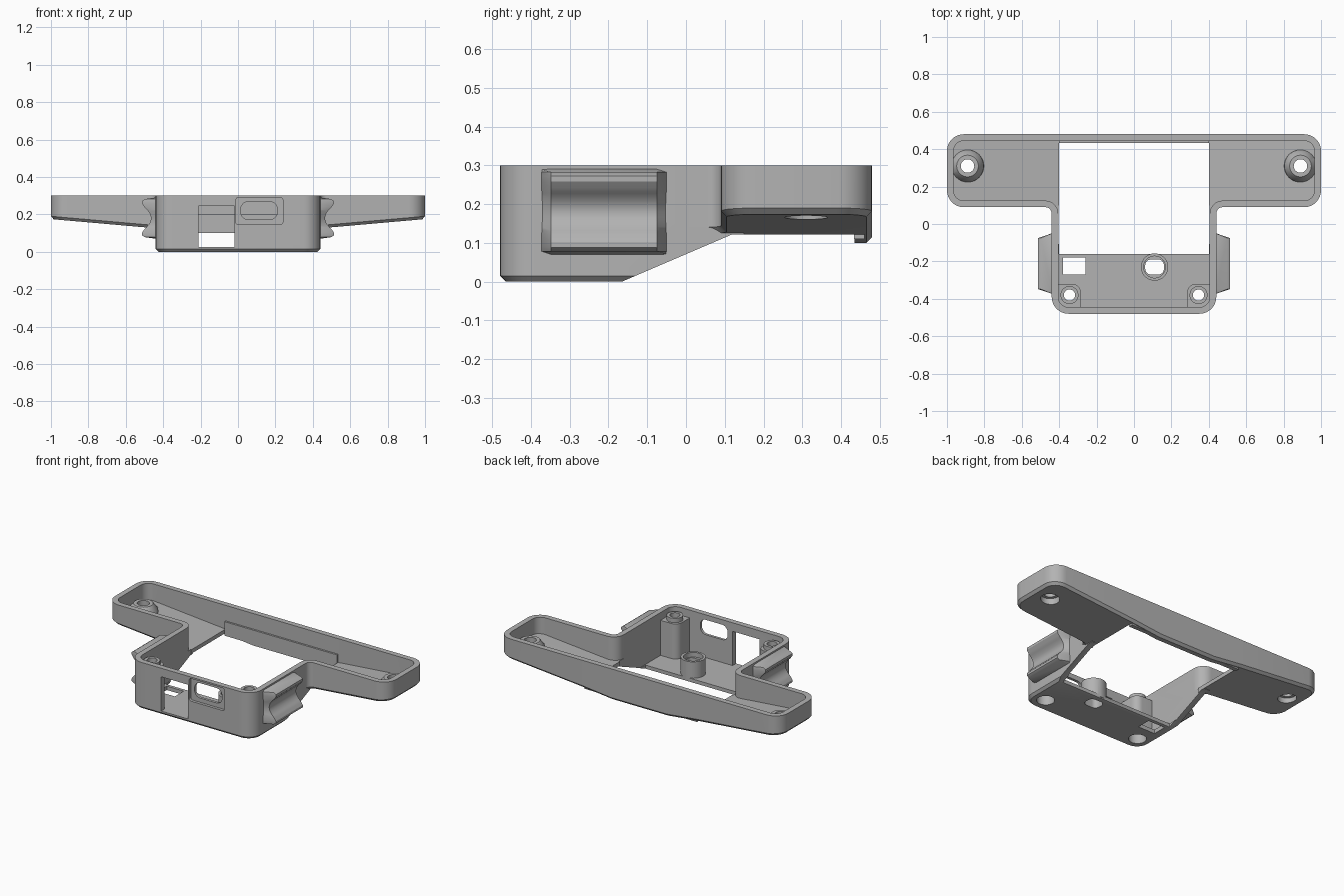
import bpy, bmesh, math
from mathutils import Vector

if "Cube" in bpy.data.objects:
    bpy.data.objects.remove(bpy.data.objects["Cube"], do_unlink=True)

grey = bpy.data.materials.new("plain_grey")
grey.use_nodes = True
COLOUR = (0.45, 0.45, 0.45, 1)
grey.diffuse_color = COLOUR
grey.node_tree.nodes["Principled BSDF"].inputs["Base Color"].default_value = COLOUR

RIM = 0.30      # top height
WALL = 0.035
CHAMFER = 0.015
FLOOR = 0.025


def rounded(corners, seg=8):
    """Outline from right-angled corners (x, y, radius)."""
    pts = []
    for i, (x, y, r) in enumerate(corners):
        p = Vector((x, y))
        u = (Vector(corners[i - 1][:2]) - p).normalized()
        v = (Vector(corners[(i + 1) % len(corners)][:2]) - p).normalized()
        if r <= 0:
            pts.append(p)
            continue
        c = p + (u + v) * r
        for k in range(seg + 1):
            t = math.pi / 2 * k / seg
            pts.append(c - v * r * math.cos(t) - u * r * math.sin(t))
    return pts


def rect(x0, x1, y0, y1, r=0.0):
    return rounded([(x0, y0, r), (x1, y0, r), (x1, y1, r), (x0, y1, r)])


def circle(x, y, r, n=40):
    return [Vector((x + r * math.cos(2 * math.pi * k / n),
                    y + r * math.sin(2 * math.pi * k / n))) for k in range(n)]


def tee(d, stem_end):
    """T-shaped outline moved inwards by d."""
    r = 0.09 - d
    half = [(0.44 - d, stem_end + d, r if stem_end < -0.4 else 0),
            (0.44 - d, 0.09 + d, 0.035 + d),
            (1 - d, 0.09 + d, r), (1 - d, 0.48 - d, r)]
    return rounded(half + [(-x, y, q) for x, y, q in reversed(half)])


def under(x):
    """Height of the underside of the wide bar."""
    x = abs(x)
    if x < 0.2:
        return 0.10
    if x < 0.4:
        return 0.10 + (x - 0.2) * 0.11
    return 0.122 + (x - 0.4) * 0.088


def loft(name, rings, axis="z", bend=False):
    """Solid through rings given as (outline, level); bend slopes the lower rings."""
    bm = bmesh.new()
    loops = []
    for outline, h in rings:
        place = {"z": lambda p: (p.x, p.y, h), "y": lambda p: (p.x, h, p.y),
                 "x": lambda p: (h, p.x, p.y)}[axis]
        loops.append([bm.verts.new(place(p)) for p in outline])
    n = len(loops[0])
    for a, b in zip(loops, loops[1:]):
        for i in range(n):
            bm.faces.new((a[i], a[(i + 1) % n], b[(i + 1) % n], b[i]))
    bm.faces.new(loops[0])
    bm.faces.new(loops[-1])
    if bend:
        for x in (-0.4, -0.2, 0.2, 0.4):
            bmesh.ops.bisect_plane(bm, geom=bm.verts[:] + bm.edges[:] + bm.faces[:],
                                   plane_co=(x, 0, 0), plane_no=(1, 0, 0), dist=1e-5)
        for v in bm.verts:
            if v.co.z < 0.1:
                v.co.z += under(v.co.x)
    bmesh.ops.recalc_face_normals(bm, faces=bm.faces)
    me = bpy.data.meshes.new(name)
    bm.to_mesh(me)
    bm.free()
    me.materials.append(grey)
    ob = bpy.data.objects.new(name, me)
    bpy.context.collection.objects.link(ob)
    return ob


def combine(target, tool, operation):
    mod = target.modifiers.new("bool", "BOOLEAN")
    mod.object, mod.operation, mod.solver = tool, operation, "EXACT"
    dg = bpy.context.evaluated_depsgraph_get()
    me = bpy.data.meshes.new_from_object(target.evaluated_get(dg))
    target.modifiers.clear()
    target.data = me
    bpy.data.objects.remove(tool, do_unlink=True)


def cut(target, *args, **kw):
    combine(target, loft("cutter", *args, **kw), "DIFFERENCE")


def add(target, *args, **kw):
    combine(target, loft("piece", *args, **kw), "UNION")


# Stem tray with its sloping rear underside
def stem(d):
    r = 0.09 - d
    return rounded([(-0.44 + d, -0.48 + d, r), (0.44 - d, -0.48 + d, r),
                    (0.44 - d, 0.15, 0), (-0.44 + d, 0.15, 0)])


body = loft("shell_body", [(stem(CHAMFER), 0), (stem(0), CHAMFER), (stem(0), RIM)])
slope = [Vector(p) for p in ((-0.165, 0), (0.12, 0.122), (0.3, 0.122), (0.3, -0.2), (-0.165, -0.2))]
cut(body, [(slope, -0.6), (slope, 0.6)], axis="x")

# Wide bar, then the hollow inside and the large opening
add(body, [(tee(CHAMFER, 0), 0), (tee(0, 0), CHAMFER), (tee(0, 0), RIM)], bend=True)
hollow = tee(WALL, -0.48)
cut(body, [(hollow, FLOOR), (hollow, 0.4)], bend=True)
tray = rounded([(-0.405, -0.445, 0.055), (0.405, -0.445, 0.055), (0.405, 0.1, 0), (-0.405, 0.1, 0)])
cut(body, [(tray, FLOOR), (tray, 0.35)])
opening = rect(-0.4, 0.4, -0.16, 0.435)
cut(body, [(opening, -0.1), (opening, 0.35)])

# Low lip along the back wall
lip = rect(-0.4, 0.4, 0.433, 0.46)
add(body, [(lip, 0.11), (lip, 0.20)])

# Screw posts on both sides
for s in (-1, 1):
    x = s * 0.345
    pad = rounded([(s * 0.285, -0.46, 0), (s * 0.42, -0.46, 0),
                   (s * 0.42, -0.32, 0), (s * 0.285, -0.32, 0.045)])
    trim = stem(0.01)
    post = loft("post", [(pad, 0.012), (pad, 0.25)])
    combine(post, loft("trim", [(trim, 0.005), (trim, 0.29)]), "INTERSECT")
    combine(body, post, "UNION")
    add(body, [(circle(x, -0.38, 0.048), 0.2), (circle(x, -0.38, 0.048), 0.278)])
    cut(body, [(circle(x, -0.38, 0.03), -0.1), (circle(x, -0.38, 0.03), 0.35)])
    cut(body, [(circle(x, -0.38, 0.052), -0.1), (circle(x, -0.38, 0.052), 0.1)])
    x = s * 0.89
    add(body, [(circle(x, 0.31, 0.088), 0.178), (circle(x, 0.31, 0.085), 0.2),
               (circle(x, 0.31, 0.058), 0.235)])
    cut(body, [(circle(x, 0.31, 0.036), 0.1), (circle(x, 0.31, 0.036), 0.35)])
    cut(body, [(circle(x, 0.31, 0.055), 0.05), (circle(x, 0.31, 0.055), 0.2)])

# Button tube and small floor window
add(body, [(circle(0.11, -0.23, 0.073), 0.01), (circle(0.11, -0.23, 0.073), 0.13)])
cut(body, [(circle(0.11, -0.23, 0.058), 0.1), (circle(0.11, -0.23, 0.058), 0.2)])
button = rect(0.06, 0.16, -0.27, -0.19, 0.03)
cut(body, [(button, -0.1), (button, 0.2)])
window = rect(-0.38, -0.26, -0.27, -0.18)
cut(body, [(window, -0.1), (window, 0.1)])

# Front wall: switch slot, connector recess and connector hole
slot = rect(-0.21, -0.02, FLOOR, 0.245)
cut(body, [(slot, -0.6), (slot, -0.425)], axis="y")
recess = rect(-0.012, 0.24, 0.145, 0.29, 0.015)
cut(body, [(recess, -0.6), (recess, -0.462)], axis="y")
port = rect(0.015, 0.21, 0.172, 0.268, 0.04)
cut(body, [(port, -0.6), (port, -0.425)], axis="y")

# Side grips with a scooped face and tapered ends
parts = [body]
for s, side in ((1, "left"), (-1, "right")):
    edge = [(0, 0.11), (0.058, 0.102), (0.073, 0.092), (0.073, 0.078), (0.062, 0.062)]
    scoop = [(0.025 + 0.032 * abs(math.sin(a)) ** 2, 0.055 * math.sin(a))
             for a in (math.radians(t) for t in range(75, -76, -15))]
    profile = edge + scoop + [(d, -z) for d, z in reversed(edge)]

    def section(depth):
        return [Vector((s * (0.435 + 0.005 * depth + d * depth), 0.18 + z)) for d, z in profile]

    parts.append(loft(side + "_grip", [(section(0.05), -0.373), (section(1), -0.348),
                                       (section(1), -0.075), (section(0.05), -0.05)], axis="y"))

# Smooth the rounded surfaces and keep the edges crisp
bpy.ops.object.select_all(action="DESELECT")
for ob in parts:
    ob.select_set(True)
bpy.context.view_layer.objects.active = body
bpy.ops.object.shade_smooth_by_angle(angle=math.radians(30))
